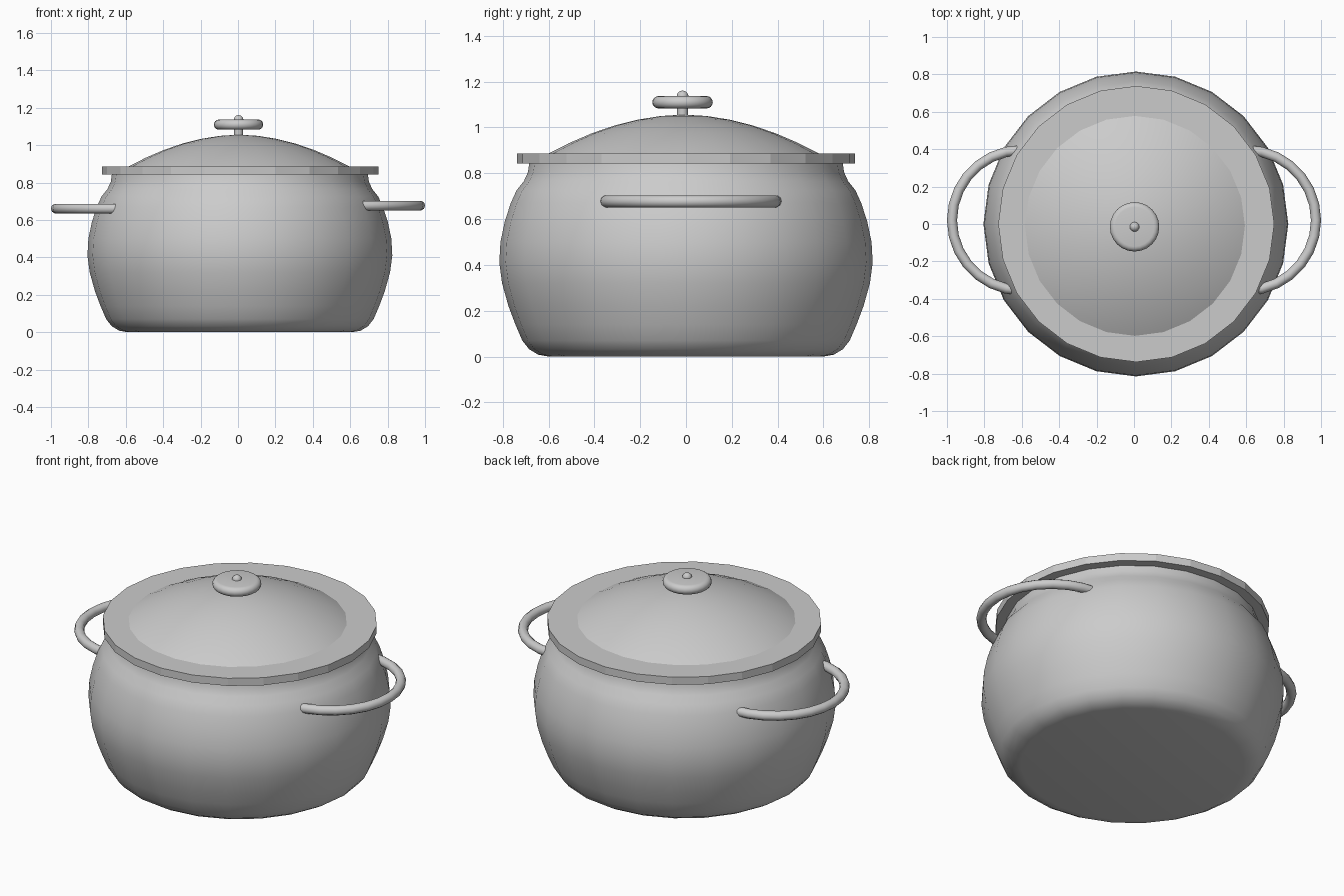
import bpy, bmesh, math
from math import sin, cos, pi

cube = bpy.data.objects.get("Cube")
if cube:
    bpy.data.objects.remove(cube, do_unlink=True)

# Single plain metal colour
grey = bpy.data.materials.new("plain grey")
grey.use_nodes = True
tone = (0.6, 0.6, 0.6, 1)
grey.diffuse_color = tone
grey.node_tree.nodes["Principled BSDF"].inputs["Base Color"].default_value = tone


def finish(bm, name, smooth_angle):
    bmesh.ops.recalc_face_normals(bm, faces=bm.faces)
    mesh = bpy.data.meshes.new(name)
    bm.to_mesh(mesh)
    bm.free()
    obj = bpy.data.objects.new(name, mesh)
    bpy.context.collection.objects.link(obj)
    mesh.materials.append(grey)
    if smooth_angle:
        bpy.ops.object.select_all(action="DESELECT")
        obj.select_set(True)
        bpy.context.view_layer.objects.active = obj
        bpy.ops.object.shade_smooth_by_angle(angle=math.radians(smooth_angle))
    return obj


def loft(bm, rings, closed_ends=True):
    """Skin a list of vertex rings; a one-vertex ring becomes a pole."""
    for a, b in zip(rings, rings[1:]):
        n = max(len(a), len(b))
        for i in range(n):
            j = (i + 1) % n
            if len(a) == 1:
                bm.faces.new((a[0], b[i], b[j]))
            elif len(b) == 1:
                bm.faces.new((a[i], a[j], b[0]))
            else:
                bm.faces.new((a[i], a[j], b[j], b[i]))
    if closed_ends:
        for ring in (rings[0], rings[-1]):
            if len(ring) > 1:
                bm.faces.new(ring)


def lathe(name, profile, centre, sides=24, smooth_angle=35):
    bm = bmesh.new()
    cx, cy = centre
    rings = []
    for r, z in profile:
        if r == 0:
            rings.append([bm.verts.new((cx, cy, z))])
        else:
            rings.append([bm.verts.new((cx + r * cos(2 * pi * i / sides),
                                        cy + r * sin(2 * pi * i / sides), z))
                          for i in range(sides)])
    loft(bm, rings)
    return finish(bm, name, smooth_angle)


def side_handle(name, side, z, mid_y=0.02, tube=0.027, steps=14, sides=10):
    """Half-oval tube whose ends sink into the pot wall."""
    bm = bmesh.new()
    rings = []
    for k in range(steps + 1):
        t = -pi / 2 + pi * k / steps
        x, y = 0.6 + 0.373 * cos(t), mid_y + 0.375 * sin(t)
        nx, ny = cos(t), sin(t)
        rings.append([bm.verts.new((side * (x + tube * nx * cos(a)),
                                    y + tube * ny * cos(a), z + tube * sin(a)))
                      for a in (2 * pi * i / sides for i in range(sides))])
    loft(bm, rings)
    return finish(bm, name, 50)


# Pot: rounded belly, narrowed neck, then the inner wall
outer = [(0.6, 0), (0.645, 0.008), (0.685, 0.032), (0.715, 0.07), (0.745, 0.14),
         (0.775, 0.22), (0.803, 0.32), (0.815, 0.41), (0.81, 0.5), (0.791, 0.59),
         (0.765, 0.67), (0.74, 0.725), (0.708, 0.765), (0.69, 0.805), (0.682, 0.86)]
inner = [(0.64, 0.86), (0.65, 0.8), (0.7, 0.72), (0.77, 0.55), (0.775, 0.4),
         (0.72, 0.18), (0.66, 0.06), (0.58, 0.04)]
lathe("pot_body", outer + inner, (0.01, 0))

# Lid: flat faceted rim and domed cover
lathe("lid_rim", [(0.56, 0.842), (0.738, 0.842), (0.738, 0.887), (0.56, 0.887)],
      (0.012, 0), smooth_angle=0)
dome = [(0.61, 0.874), (0.59, 0.886), (0.5, 0.932), (0.4, 0.975), (0.3, 1.009),
        (0.2, 1.034), (0.1, 1.05), (0, 1.056)]
lathe("lid_dome", dome, (0.005, -0.01))

# Knob: stem, round-edged disc and small ball cap
knob = (0.003, -0.015)
lathe("knob_stem", [(0.024, 1.04), (0.024, 1.14)], knob, sides=16)
edge = [(0.105 + 0.027 * cos(a), 1.11 + 0.027 * sin(a))
        for a in (-pi / 2 + pi * i / 8 for i in range(9))]
lathe("knob_disc", edge, knob)
ball = [(0.026 * cos(a), 1.135 + 0.026 * sin(a))
        for a in (-pi / 2 + pi * i / 8 for i in range(1, 8))]
lathe("knob_cap", [(0, 1.109)] + ball + [(0, 1.161)], knob, sides=16)

# Side handles
side_handle("left_handle", 1, 0.677)
side_handle("right_handle", -1, 0.661)
